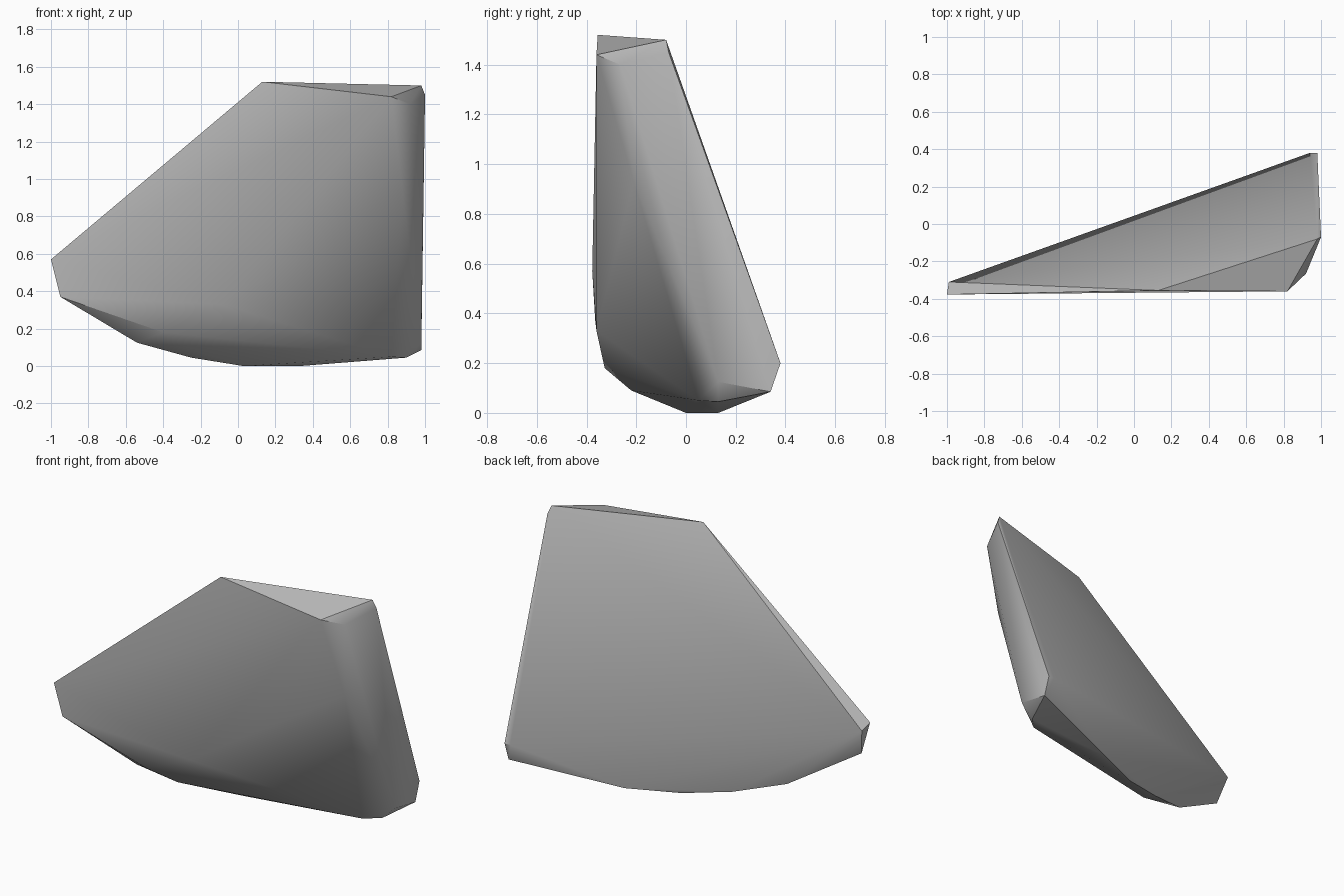
import bpy
import bmesh
import math
from mathutils import Vector

old = bpy.data.objects.get("Cube")
if old:
    bpy.data.objects.remove(old, do_unlink=True)

# Plain stone colour
stone = bpy.data.materials.new("stone_grey")
stone.use_nodes = True
GREY = (0.5, 0.5, 0.5, 1.0)
stone.diffuse_color = GREY
stone.node_tree.nodes["Principled BSDF"].inputs["Base Color"].default_value = GREY

# Corners of the chipped boulder, grouped by region
top = [(.13, -.355, 1.52), (.98, -.08, 1.5), (.82, -.36, 1.44),
       (.92, -.265, 1.4), (1, -.07, 1.45)]
left_tip = [(-1, -.377, .57), (-.99, -.31, .54), (-.95, -.365, .37)]
front_face = [(-.08, -.36, .33), (-.4, -.327, .18), (.88, -.21, .93)]
right_foot = [(.98, .13, .125), (.9, .13, .045), (.98, .34, .085),
              (.98, .38, .2), (.94, .38, .2), (.82, .05, .05)]
underside = [(-.54, -.22, .125), (-.26, -.22, .09), (-.25, -.1, .045),
             (.03, 0, 0), (.33, .13, 0)]

# Wrap the corners in a convex shell
bm = bmesh.new()
for corner in top + left_tip + front_face + right_foot + underside:
    bm.verts.new(Vector(corner))
result = bmesh.ops.convex_hull(bm, input=bm.verts)
loose = [v for v in bm.verts if not v.link_faces]
bmesh.ops.delete(bm, geom=loose, context='VERTS')
bmesh.ops.recalc_face_normals(bm, faces=bm.faces)

mesh = bpy.data.meshes.new("boulder")
bm.to_mesh(mesh)
bm.free()
mesh.materials.append(stone)
boulder = bpy.data.objects.new("boulder", mesh)
bpy.context.collection.objects.link(boulder)

# Soft shading on shallow bends, crisp chipped edges
bpy.ops.object.select_all(action='DESELECT')
boulder.select_set(True)
bpy.context.view_layer.objects.active = boulder
bpy.ops.object.shade_smooth_by_angle(angle=math.radians(35))
